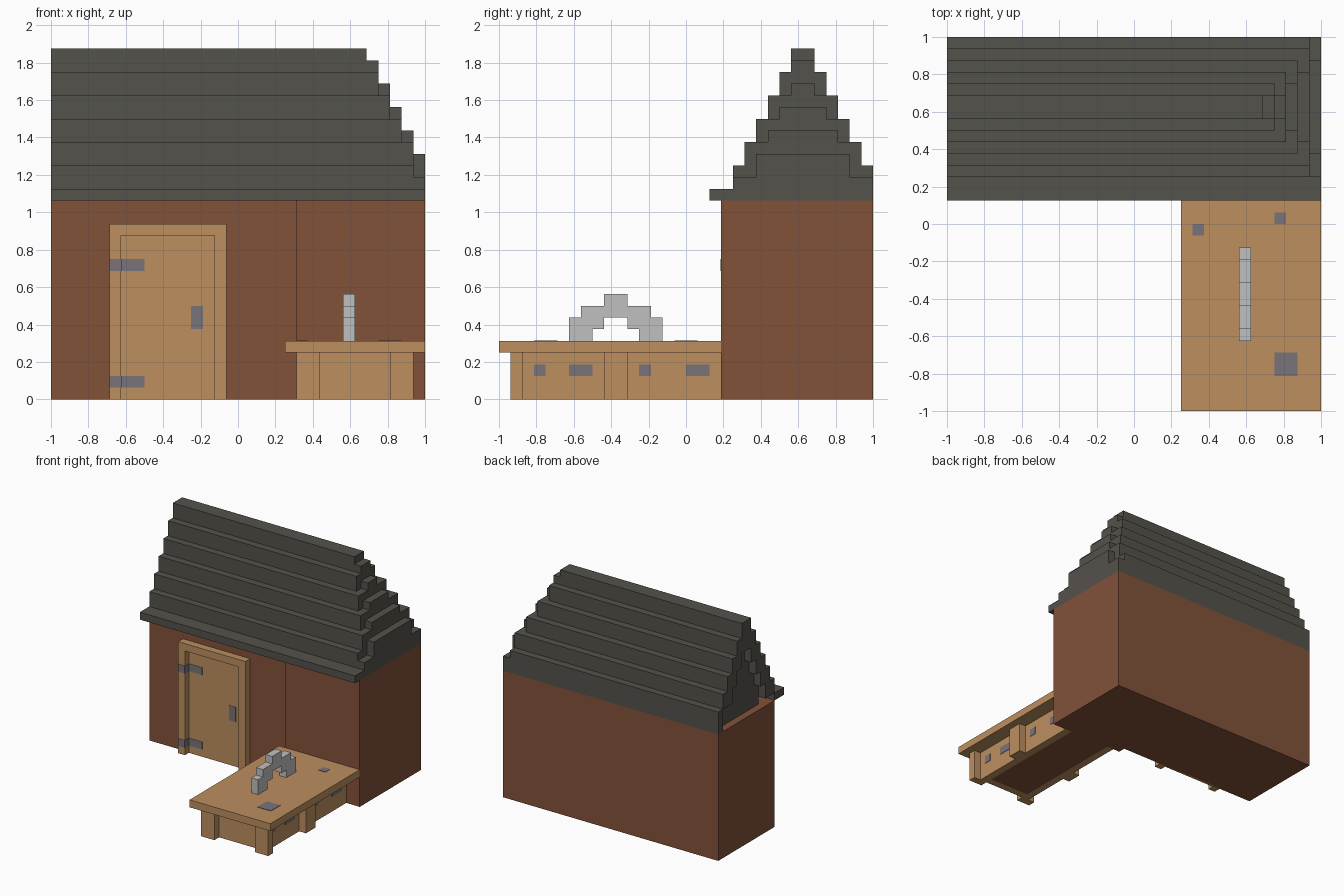
import bpy
import bmesh
from mathutils import Vector

cube = bpy.data.objects.get("Cube")
if cube:
    bpy.data.objects.remove(cube, do_unlink=True)

U = 1 / 16  # modelling unit


def material(name, hex_code):
    srgb = [int(hex_code[i:i + 2], 16) / 255 for i in (0, 2, 4)]
    rgb = [c / 12.92 if c <= 0.04045 else ((c + 0.055) / 1.055) ** 2.4 for c in srgb]
    mat = bpy.data.materials.new(name)
    mat.use_nodes = True
    mat.diffuse_color = (*rgb, 1)
    mat.node_tree.nodes["Principled BSDF"].inputs["Base Color"].default_value = (*rgb, 1)
    return mat


BRICK = material("brick brown", "82523A")
SLATE = material("dark slate", "55524B")
WOOD = material("light wood", "BC8F5F")
STEEL = material("light steel", "C0C0C0")
IRON = material("iron grey", "79747B")


def boxes(name, mat, *spans):
    """One object made of boxes, each (x0, x1, y0, y1, z0, z1) in model units."""
    bm = bmesh.new()
    for x0, x1, y0, y1, z0, z1 in spans:
        verts = bmesh.ops.create_cube(bm, size=1)["verts"]
        size = Vector((x1 - x0, y1 - y0, z1 - z0))
        mid = Vector((x0 + x1, y0 + y1, z0 + z1)) / 2
        for v in verts:
            v.co = v.co * size + mid
    mesh = bpy.data.meshes.new(name)
    bm.to_mesh(mesh)
    bm.free()
    mesh.materials.append(mat)
    obj = bpy.data.objects.new(name, mesh)
    bpy.context.collection.objects.link(obj)
    return obj


# Walls: recessed door side and slightly forward bay
boxes("main_wall", BRICK, (-1, 5 * U, 0.25, 1, 0, 17 * U))
boxes("bay_wall", BRICK, (5 * U, 1, 3 * U, 1, 0, 17 * U))

# Roof: stepped long boards on both slopes, with a recessed left gable
boards, gable = [], []
mid = 10 * U
for i in range(6):
    z0, z1 = (18 + 2 * i) * U, (20 + 2 * i) * U
    half = (6 - i) * U
    end = 1 - max(i, 1) * U
    low = 17 * U if i == 0 else z0
    if i == 5:
        boards.append((-1, end, mid - half, mid + half, z0, z1))
    else:
        depth = U if i == 0 else 2 * U
        boards.append((-1, end, mid - half, mid - half + 2 * U, z0, z1))
        boards.append((-1, end, mid + half - depth, mid + half, low, z1))
        if i < 4:
            gable.append((-1 + U, end, mid - half + 2 * U, mid + half - depth, low, z1))
boxes("roof_boards", SLATE, *boards)
boxes("gable_infill", SLATE, *gable)
boxes("front_eave", SLATE, (-1, 1, 2 * U, 4 * U, 17 * U, 18 * U))

# Stepped hip on the right end, offset half a course from the long boards
hip = [(1 - U, 1, 4 * U, 1, 17 * U, 19 * U)]
for j in range(5):
    half = max(4 - j, 1) * U
    end = 1 - j * U
    hip.append((end - 2 * U, end, mid - half, mid + half, (19 + 2 * j) * U, (21 + 2 * j) * U))
boxes("roof_hip", SLATE, *hip)

# Door with its raised frame
boxes("door_panel", WOOD, (-10 * U, -2 * U, 0.24, 0.26, 0, 14 * U))
boxes("door_frame", WOOD,
      (-11 * U, -10 * U, 3 * U, 4 * U, 0, 15 * U),
      (-2 * U, -U, 3 * U, 4 * U, 0, 15 * U),
      (-10 * U, -2 * U, 3 * U, 4 * U, 14 * U, 15 * U))
T = 0.003  # thickness of fittings
for name, z in (("lower", U), ("upper", 11 * U)):
    boxes(name + "_hinge", IRON,
          (-11 * U, -10 * U, 3 * U - T, 3 * U, z, z + U),
          (-10 * U, -10 * U + T, 3 * U, 0.24, z, z + U),
          (-10 * U, -8 * U, 0.24 - T, 0.24, z, z + U))
boxes("door_handle", IRON, (-4 * U, -3 * U, 0.24 - T, 0.24, 6 * U, 8 * U))

# Workbench: top, wooden skirt, dark core and legs
wall = 3 * U
boxes("bench_top", WOOD, (4 * U, 1, -1, wall, 4 * U, 5 * U))
boxes("bench_skirt", WOOD,
      (6 * U, 7 * U, -14 * U, wall, 0, 4 * U),
      (13 * U, 14 * U, -14 * U, wall, 0, 4 * U),
      (7 * U, 13 * U, -14 * U, -13 * U, 0, 4 * U))
boxes("bench_core", BRICK, (7 * U, 13 * U, -13 * U, wall, 0, 3 * U))
for side, x0, outer in (("left", 13 * U, 14 * U), ("right", 5 * U, 5 * U)):
    boxes(side + "_front_leg", WOOD, (x0, x0 + 2 * U, -15 * U, -14 * U, 0, 4 * U))
    boxes(side + "_middle_leg", WOOD, (outer, outer + U, -7 * U, -5 * U, 0, 4 * U))

# Iron nail plates on the bench sides and top
for side, x in (("left", 14 * U), ("right", 6 * U - T)):
    boxes(side + "_side_plates", IRON, *[
        (x, x + T, a * U, b * U, 2 * U, 3 * U)
        for a, b in ((-13, -12), (-10, -8), (-4, -3), (0, 2))])
boxes("top_plates", IRON, *[
    (a * U, b * U, c * U, d * U, 5 * U, 5 * U + T)
    for a, b, c, d in ((5, 6, -1, 0), (12, 13, 0, 1), (12, 14, -13, -11))])

# Stepped half-buried saw blade, mirrored about its centre
yc = -6 * U
blade = [(9 * U, 10 * U, yc - U, yc + U, 7 * U, 9 * U)]
for s in (-1, 1):
    for a, b, z0, z1 in ((2, 4, 5, 6), (1, 4, 6, 7), (1, 3, 7, 8)):
        y0, y1 = sorted((yc + s * a * U, yc + s * b * U))
        blade.append((9 * U, 10 * U, y0, y1, z0 * U, z1 * U))
boxes("saw_blade", STEEL, *blade)
